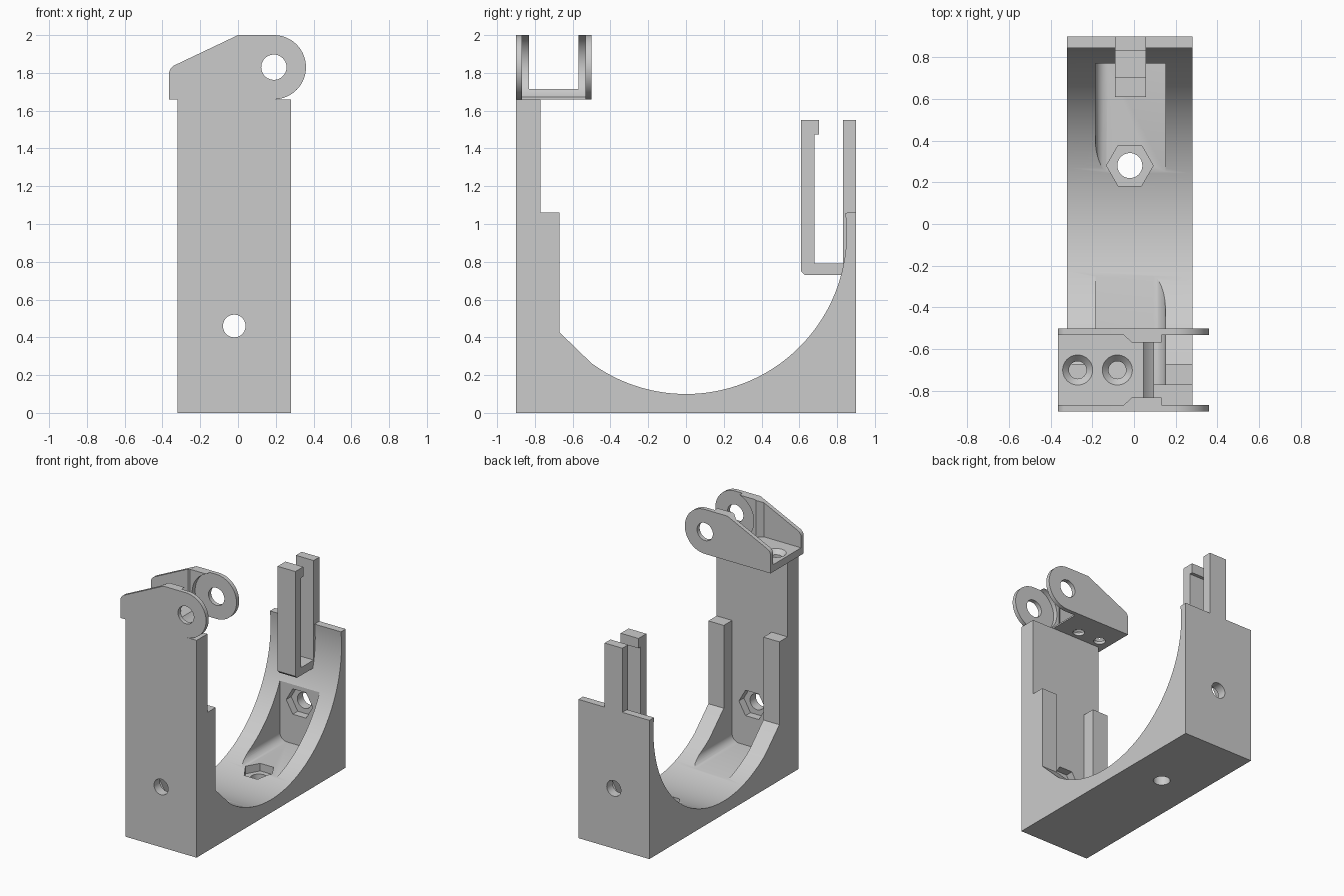
import bpy
import bmesh
from math import sin, cos, tau, radians, sqrt
from mathutils import Vector

cube = bpy.data.objects.get("Cube")
if cube:
    bpy.data.objects.remove(cube, do_unlink=True)

grey = bpy.data.materials.new("plain_grey")
grey.use_nodes = True
grey.diffuse_color = (0.6, 0.6, 0.6, 1)
grey.node_tree.nodes["Principled BSDF"].inputs["Base Color"].default_value = (0.6, 0.6, 0.6, 1)


def prism(name, pts, axis, lo, hi):
    """Extrude a 2D outline along an axis; the outline uses the other two axes in order."""
    bm = bmesh.new()

    def place(p, d):
        co = list(p)
        co.insert("xyz".index(axis), d)
        return Vector(co)
    bottom = [bm.verts.new(place(p, lo)) for p in pts]
    top = [bm.verts.new(place(p, hi)) for p in pts]
    bm.faces.new(bottom)
    bm.faces.new(top)
    for i in range(len(pts)):
        j = (i + 1) % len(pts)
        bm.faces.new((bottom[i], bottom[j], top[j], top[i]))
    bmesh.ops.recalc_face_normals(bm, faces=bm.faces)
    mesh = bpy.data.meshes.new(name)
    bm.to_mesh(mesh)
    bm.free()
    mesh.materials.append(grey)
    ob = bpy.data.objects.new(name, mesh)
    bpy.context.collection.objects.link(ob)
    return ob


def arc(c, r, a0, a1, n):
    """Points on an arc, angles in degrees."""
    angles = [radians(a0 + (a1 - a0) * i / n) for i in range(n + 1)]
    return [(c[0] + r * cos(a), c[1] + r * sin(a)) for a in angles]


def ring(c, r, n=40):
    return arc(c, r, 0, 360, n)[:-1]


def rect(u0, u1, v0, v1):
    return [(u0, v0), (u1, v0), (u1, v1), (u0, v1)]


def boolean(ob, tool, operation="DIFFERENCE"):
    """Apply a boolean and remove its helper."""
    mod = ob.modifiers.new("cut", "BOOLEAN")
    mod.object = tool
    mod.operation = operation
    mod.solver = "EXACT"
    bpy.context.view_layer.objects.active = ob
    bpy.ops.object.modifier_apply(modifier=mod.name)
    bpy.data.objects.remove(tool, do_unlink=True)


# Cradle body: side profile with a round seat, tall front wall and low back wall
left, right = -0.32, 0.28
R, seat = 0.85, (0, 0.95)
sweep = [(y, seat[1] - sqrt(R * R - y * y)) for y in (-0.67,)]
start = -128
bowl = [p for p in arc(seat, R, 7.4, start, 72)]
bowl[-1] = sweep[0]
profile = [(-0.9, 0), (0.9, 0), (0.9, 1.06)] + bowl + [
    (-0.67, 1.06), (-0.77, 1.06), (-0.77, 1.66), (-0.9, 1.66)]
body = prism("cradle_body", profile, "x", left, right)

# Pockets in both walls, each with one rounded floor edge
x0, x1, floor, f = -0.185, 0.15, 0.138, 0.06
back_shape = arc((x0 + f, floor + f), f, 180, 270, 10) + [(x1, floor), (x1, 1.2), (x0, 1.2)]
front_shape = arc((x1 - f, floor + f), f, 0, -90, 10) + [(x0, floor), (x0, 1.2), (x1, 1.2)]
boolean(body, prism("back_pocket", back_shape, "y", 0, 0.77))
boolean(body, prism("front_pocket", front_shape, "y", -0.77, 0))

# Bolt holes with hexagonal nut recesses
bolt = (-0.02, 0.46)
boolean(body, prism("wall_bolt_hole", ring(bolt, 0.06), "y", -1, 1))
for s in (-1, 1):
    boolean(body, prism("wall_nut", ring(bolt, 0.112, 6), "y", *sorted((s * 0.6, s * 0.83))))
base_bolt = (-0.02, 0.28)
boolean(body, prism("base_bolt_hole", ring(base_bolt, 0.06), "z", -0.1, 0.5))
boolean(body, prism("base_nut", ring(base_bolt, 0.112, 6), "z", 0.08, 0.4))

# Rear clip: upright post and hooked inner arm
post = prism("clip_post", rect(0.83, 0.9, 0.75, 1.55), "x", -0.092, 0.058)
hook = [(0.86, 0.73), (0.63, 0.73), (0.61, 0.75), (0.61, 1.55), (0.705, 1.55),
        (0.705, 1.475), (0.68, 1.475), (0.68, 0.79), (0.86, 0.79)]
clip = prism("clip_hook", hook, "x", -0.092, 0.058)
boolean(post, prism("post_hole", ring(bolt, 0.06), "y", -1, 1))

# Hinge bracket: two cheeks with a rounded ear and pivot hole
pivot = (0.19, 1.83)
cheek_shape = ([(-0.365, 1.66)] + arc((-0.315, 1.795), 0.05, 180, 116, 8)
               + [(0, 2.0)] + arc(pivot, 0.17, 90, -90, 40))
parts = [body, post, clip]
for name, y0, y1 in (("front_cheek", -0.9, -0.868), ("back_cheek", -0.532, -0.5)):
    cheek = prism(name, cheek_shape, "y", y0, y1)
    boolean(cheek, prism("pivot_hole", ring(pivot, 0.067), "y", -1, 0))
    parts.append(cheek)

# Thickened stops inside the cheeks, scooped around the pivot
for name, wall, inner in (("front_stop", -0.868, -0.832), ("back_stop", -0.532, -0.568)):
    stop = prism(name, [(-0.05, wall), (-0.01, inner), (0.14, inner), (0.14, wall)], "z", 1.69, 2.1)
    boolean(stop, prism("outline", cheek_shape, "y", -1, 0), "INTERSECT")
    boolean(stop, prism("scoop", ring(pivot, 0.18, 64), "y", -1, 0))
    parts.append(stop)

# Bracket floor with a scooped edge and two countersunk screw holes
plate = prism("bracket_floor", rect(-0.365, 0.095, 1.66, 1.715), "y", -0.868, -0.532)
boolean(plate, prism("scoop", ring(pivot, 0.185, 64), "y", -1, 0))
for x in (-0.27, -0.08):
    boolean(plate, prism("screw_hole", ring((x, -0.7), 0.042), "z", 1.6, 1.8))
    bpy.ops.mesh.primitive_cone_add(vertices=40, radius1=0.042, radius2=0.073,
                                    depth=0.034, location=(x, -0.7, 1.699))
    boolean(plate, bpy.context.object)
parts.append(plate)

# Smooth the curved surfaces and keep the edges crisp
bpy.ops.object.select_all(action="DESELECT")
for ob in parts:
    ob.select_set(True)
bpy.context.view_layer.objects.active = body
bpy.ops.object.shade_smooth_by_angle(angle=radians(25))
